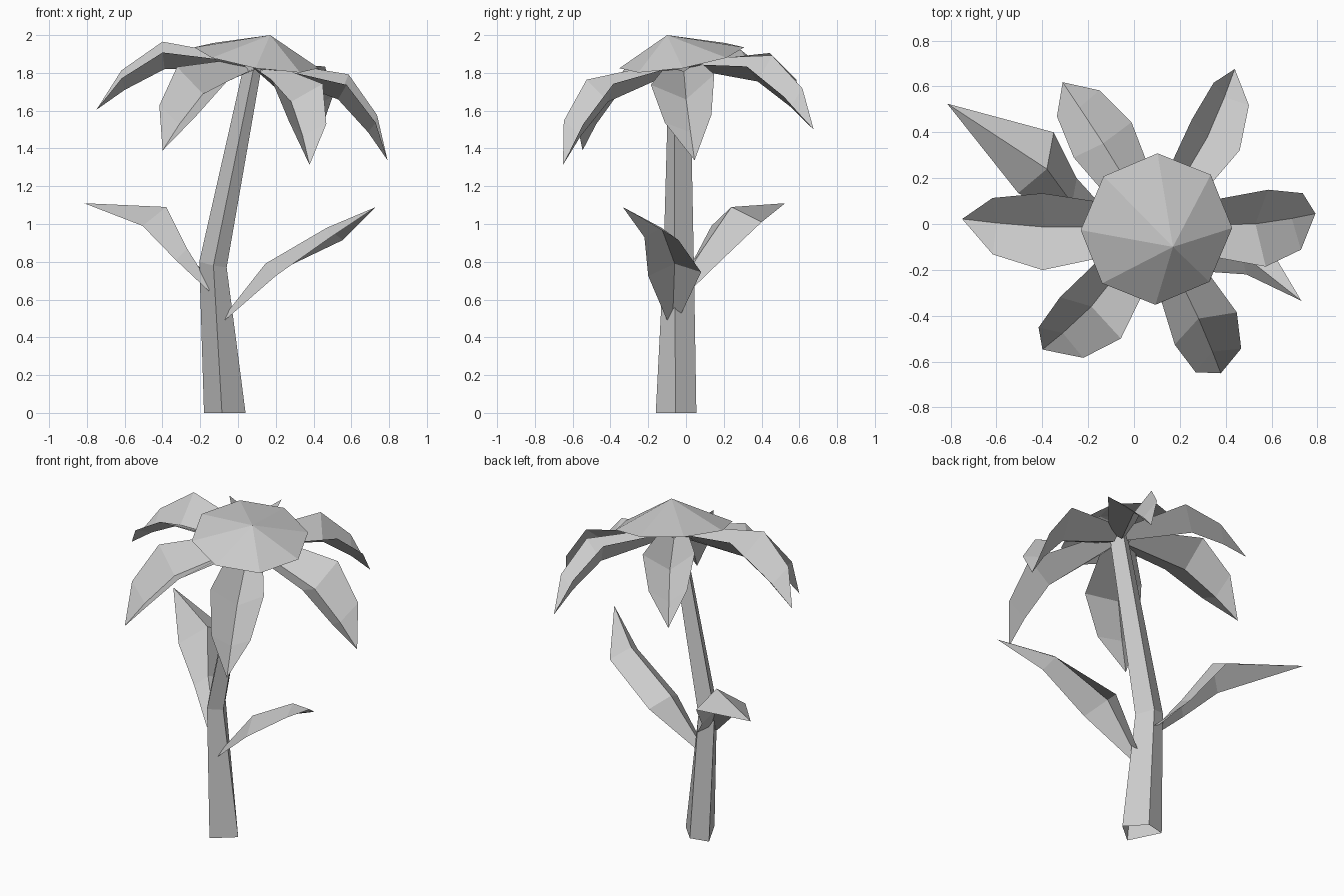
import bpy
from math import radians
from mathutils import Matrix, Vector

default_cube = bpy.data.objects.get("Cube")
if default_cube:
    bpy.data.objects.remove(default_cube, do_unlink=True)

# Single plain material
grey = bpy.data.materials.new("light_grey")
grey.use_nodes = True
colour = (0.6, 0.6, 0.6, 1)
grey.diffuse_color = colour
grey.node_tree.nodes["Principled BSDF"].inputs["Base Color"].default_value = colour


def loft(name, rows, closed=False):
    """Skin flat faces between rows of points; a row may be a single point."""
    verts, faces, index_rows = [], [], []
    for row in rows:
        index_rows.append(list(range(len(verts), len(verts) + len(row))))
        verts.extend(row)
    for low, high in zip(index_rows, index_rows[1:]):
        count = max(len(low), len(high))
        for i in range(count if closed else count - 1):
            j = (i + 1) % count
            corners = [low[i % len(low)], low[j % len(low)],
                       high[j % len(high)], high[i % len(high)]]
            faces.append(list(dict.fromkeys(corners)))
    mesh = bpy.data.meshes.new(name)
    mesh.from_pydata([tuple(v) for v in verts], [], faces)
    mesh.materials.append(grey)
    mesh.update()
    part = bpy.data.objects.new(name, mesh)
    bpy.context.scene.collection.objects.link(part)
    return part


# Bent four-sided stem: corners run front, right, back, left
loft("stem", [
    [(-.085, -.16, 0), (.04, -.055, 0), (-.065, .055, 0), (-.18, .03, 0)],
    [(-.13, -.12, .78), (-.06, -.06, .77), (-.115, .042, .78), (-.205, .01, .8)],
    [(.09, -.09, 1.86), (.13, -.06, 1.86), (.1, .02, 1.88), (.04, -.01, 1.88)],
], closed=True)

# Tilted frame shared by the flower centre and the petals
centre = Vector((.098, -.022, 1.88))
normal = Vector((.165, -.165, .972)).normalized()
tilt = Vector((0, 0, 1)).rotation_difference(normal).to_matrix().to_4x4()
flower_frame = Matrix.Translation(centre) @ tilt

# Flower centre: shallow eight-sided cone with an off-centre peak
rim = []
for k in range(8):
    spoke = Matrix.Rotation(radians(45 * k), 4, "Z") @ Vector((.335, 0, 0))
    rim.append(flower_frame @ spoke)
loft("flower_centre", [rim, [(.17, -.1, 2)]], closed=True)


def petal_row(reach, half_width, edge_height, fold_reach, fold_height):
    return [Vector((reach, -half_width, edge_height)),
            Vector((fold_reach, 0, fold_height)),
            Vector((reach, half_width, edge_height))]


# Six drooping petals, each folded down along the middle
petal_rows = [
    petal_row(.06, .09, -.02, .05, -.065),
    petal_row(.5, .17, -.025, .47, -.14),
    petal_row(.69, .125, -.205, .66, -.285),
    [Vector((.79, 0, -.415))],
]
# Angle around the flower, extra droop, length and width of each petal
petals = [(-1, 1, .99, 1), (57, 2, .97, .75), (121, 6, .91, .87),
          (181, 0, 1, 1), (235.5, 5, .98, .97), (297, -1, 1, .9)]
for number, (angle, droop, length, width) in enumerate(petals, start=1):
    place = (flower_frame @ Matrix.Rotation(radians(angle), 4, "Z")
             @ Matrix.Rotation(radians(droop), 4, "Y")
             @ Matrix.Diagonal((length, width, length, 1)))
    loft(f"petal_{number}", [[place @ p for p in row] for row in petal_rows])

# Two stem leaves, each creased upward along the middle
loft("left_leaf", [
    [(-.07, -.1, .49), (-.075, -.07, .51), (-.06, -.03, .515)],
    [(.2, -.2, .725), (.145, -.06, .79), (.2, .08, .745)],
    [(.49, -.22, .93), (.47, -.13, .98), (.555, -.04, .915)],
    [(.73, -.335, 1.09)],
])
loft("right_leaf", [
    [(-.155, -.085, .645), (-.15, -.03, .68), (-.11, .045, .67)],
    [(-.33, .04, .81), (-.27, .09, .87), (-.25, .2, .82)],
    [(-.505, .135, .99), (-.38, .24, 1.09), (-.35, .4, 1.01)],
    [(-.815, .525, 1.11)],
])
